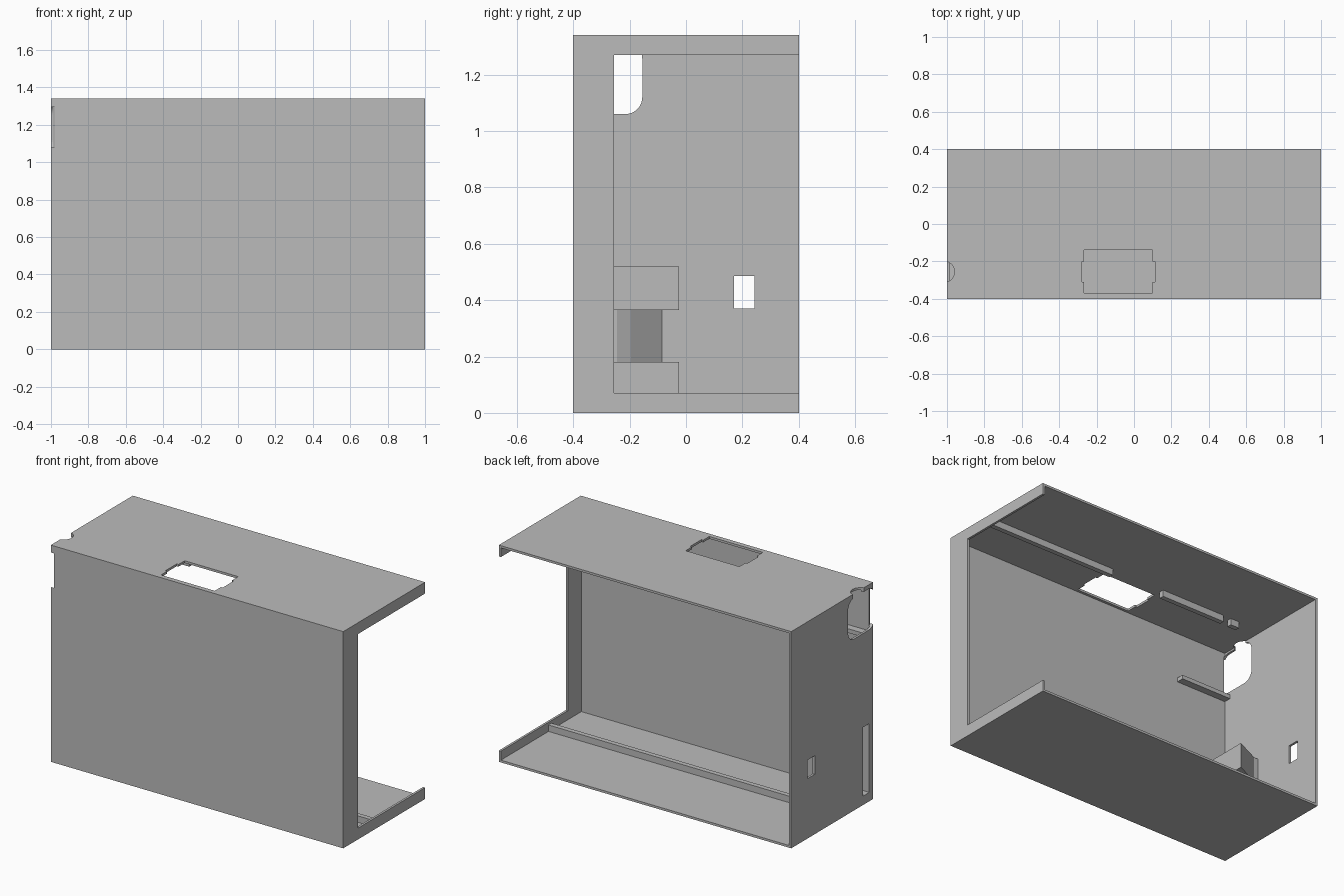
import bpy, bmesh, math
from mathutils import Vector

cube = bpy.data.objects.get("Cube")
if cube:
    bpy.data.objects.remove(cube, do_unlink=True)

X, Y, H, T = 1.0, 0.4, 1.34, 0.014   # half width, half depth, height, sheet thickness

grey = bpy.data.materials.new("plain grey")
grey.use_nodes = True
grey.diffuse_color = (0.5, 0.5, 0.5, 1)
grey.node_tree.nodes["Principled BSDF"].inputs["Base Color"].default_value = (0.5, 0.5, 0.5, 1)


def prism(name, points, axis, lo, hi):
    """Extrude a flat outline along an axis (0 = x, 1 = y, 2 = z)."""
    bm = bmesh.new()
    verts = []
    for p in points:
        co = list(p)
        co.insert(axis, lo)
        verts.append(bm.verts.new(co))
    face = bm.faces.new(verts)
    out = bmesh.ops.extrude_face_region(bm, geom=[face])
    move = Vector((0, 0, 0))
    move[axis] = hi - lo
    bmesh.ops.translate(bm, vec=move, verts=[v for v in out["geom"] if isinstance(v, bmesh.types.BMVert)])
    bmesh.ops.recalc_face_normals(bm, faces=bm.faces)
    mesh = bpy.data.meshes.new(name)
    bm.to_mesh(mesh)
    bm.free()
    obj = bpy.data.objects.new(name, mesh)
    bpy.context.collection.objects.link(obj)
    mesh.materials.append(grey)
    return obj


def rect(a0, a1, b0, b1):
    return [(a0, b0), (a1, b0), (a1, b1), (a0, b1)]


def box(name, x0, x1, y0, y1, z0, z1):
    return prism(name, rect(x0, x1, y0, y1), 2, z0, z1)


def rounded(a0, a1, b0, b1, r, steps=8):
    corners = [(a1 - r, b1 - r), (a0 + r, b1 - r), (a0 + r, b0 + r), (a1 - r, b0 + r)]
    return [(cx + r * math.cos(t), cy + r * math.sin(t))
            for q, (cx, cy) in enumerate(corners)
            for t in [(q + i / steps) * math.pi / 2 for i in range(steps + 1)]]


def cut(target, cutter):
    cutter.hide_render = True
    cutter.hide_set(True)
    cutter.display_type = 'WIRE'
    mod = target.modifiers.new(cutter.name, 'BOOLEAN')
    mod.operation, mod.solver, mod.object = 'DIFFERENCE', 'EXACT', cutter
    bpy.context.view_layer.objects.active = target
    bpy.ops.object.modifier_apply(modifier=mod.name)
    bpy.data.objects.remove(cutter, do_unlink=True)


# Thin shell, open at the back, with a C-shaped flange on the open end
shell = box("shell", -X, X, -Y, Y, 0, H)
cut(shell, box("cavity", -X + T, X - T, -Y + T, Y + 1, T, H - T))
cut(shell, box("end_opening", X - 0.1, X + 1, -0.255, Y + 1, 0.07, 1.27))

# Window in the top with shallow side tabs
cx0, cx1, tab = -0.267, 0.1, 0.012
window = [(cx0, -0.37), (cx1, -0.37), (cx1, -0.31), (cx1 + tab, -0.31),
          (cx1 + tab, -0.2), (cx1, -0.2), (cx1, -0.14), (cx0, -0.14),
          (cx0, -0.2), (cx0 - tab, -0.2), (cx0 - tab, -0.31), (cx0, -0.31)]
cut(shell, prism("top_window", window, 2, H - 0.1, H + 0.1))

# Rounded corner opening, half-round top notch and small square port
cut(shell, prism("corner_opening", rounded(-0.415, -0.155, 1.06, 1.315, 0.06), 0, -1.1, -0.98))
cut(shell, prism("top_notch", rounded(-1.073, -0.96, -0.312, -0.199, 0.056), 2, H - 0.1, H + 0.1))
cut(shell, box("side_port", -1.1, -0.9, 0.17, 0.243, 0.37, 0.485))

# Switch housing in the lower corner: two wedge blocks around a ramped middle
wedge = [(-1 + T, -Y + T), (-0.8, -Y + T), (-0.8, -0.025), (-0.96, -0.1), (-1 + T, -0.1)]
ramp = [(-1 + T, -Y + T), (-0.87, -Y + T), (-0.87, -0.245), (-0.895, -0.195), (-1 + T, -0.085)]
housing = [prism("housing_lower", wedge, 2, T, 0.18),
           prism("housing_middle", ramp, 2, 0.18, 0.365),
           prism("housing_upper", wedge, 2, 0.365, 0.52)]

# Tall slot through the side into the housing
for part in [shell] + housing:
    cut(part, box("slot", -1.1, -0.92, -0.362, -0.3, 0.055, 0.48))

# Guide rails on the floor and under the top
ry0, ry1, rh = -0.095, -0.065, 0.04
box("floor_rail", -X + T, X - T, ry0, ry1, T, T + rh)
for name, x0, x1 in [("top_rail_left", 0.1, X - T), ("top_rail_right", -0.707, -0.267),
                     ("top_rail_stub", -0.82, -0.76)]:
    box(name, x0, x1, ry0, ry1, H - T - rh, H - T)

# Short shelf on the inside of the front panel
box("front_shelf", -X + T, -0.64, -Y + T, -Y + T + 0.045, 1.015, 1.04)
